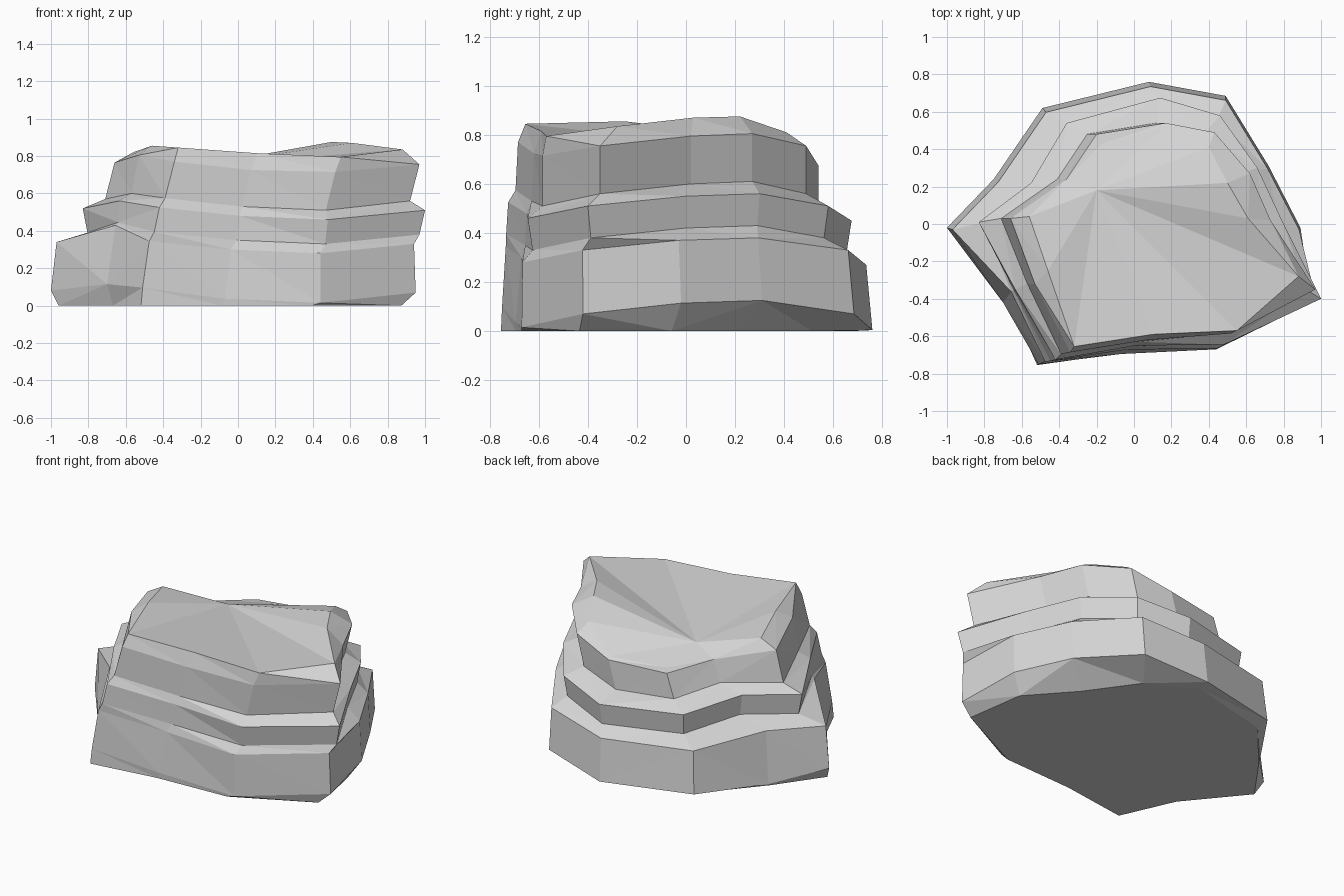
import bpy, bmesh

# Plan outlines of the three rock layers and the crown, 12 corners each,
# counter-clockwise from the left tip
LOWER = [(-1.0, -.02), (-.69, -.40), (-.53, -.76), (-.07, -.695), (.44, -.67), (.95, -.42),
         (.89, -.02), (.72, .31), (.49, .685), (.08, .76), (-.49, .62), (-.75, .24)]
MIDDLE = [(-.83, .01), (-.635, -.35), (-.42, -.725), (.01, -.65), (.48, -.645), (1.0, -.40),
          (.80, .0), (.66, .30), (.46, .58), (.14, .675), (-.36, .54), (-.55, .22)]
UPPER = [(-.66, .03), (-.53, -.32), (-.34, -.685), (.07, -.62), (.52, -.585), (.97, -.35),
         (.73, .02), (.62, .27), (.43, .49), (.17, .54), (-.20, .48), (-.36, .24)]
CROWN = [(-.56, .04), (-.46, -.25), (-.32, -.655), (.10, -.59), (.55, -.57), (.88, -.28),
         (.61, .03), (.50, .22), (.40, .41), (.17, .52), (-.17, .43), (-.20, .18)]

# How far the strata, and the crown, rise or dip at each corner
DIP = [.01, .05, .015, -.03, -.05, 0, .04, .05, 0, -.06, -.045, .01]
CROWN_DIP = [-.01, .025, .015, -.015, -.035, .005, .04, .045, -.02, -.14, -.155, -.08]

# Rings from bottom to top: outline, scale, shift x, shift y, height, dips, dip amount
RINGS = [
    (LOWER, .94, -.02, -.04, 0, DIP, 0),
    (LOWER, 1.0, 0, 0, .07, DIP, 1.1),
    (LOWER, .98, .01, -.01, .33, DIP, 1),
    (MIDDLE, .97, 0, 0, .38, DIP, 1),
    (MIDDLE, 1.0, 0, 0, .51, DIP, 1),
    (UPPER, 1.0, -.05, 0, .56, DIP, 1),
    (UPPER, 1.0, 0, 0, .755, DIP, 1),
    (CROWN, 1.0, 0, 0, .83, CROWN_DIP, 1),
]

# Local wear: (ring, corner) -> offset; closes the ledges at the front left
# edge and undercuts the foot at the back right
WEAR = {
    (0, 7): (-.08, -.04, 0), (0, 8): (-.08, -.09, 0), (0, 11): (-.03, .04, 0),
    (1, 1): (-.01, -.02, -.01), (1, 2): (.02, .01, .01), (1, 11): (0, 0, -.07),
    (2, 1): (.01, .04, .05), (2, 2): (.035, .02, 0), (2, 3): (.02, .02, 0),
    (3, 1): (-.025, -.015, .015), (3, 2): (-.04, -.03, 0), (3, 3): (-.02, -.025, 0),
    (5, 1): (.01, 0, -.01), (5, 2): (0, -.01, 0), (5, 3): (0, -.01, 0),
    (6, 4): (0, 0, .01), (6, 9): (0, 0, -.02), (6, 10): (0, 0, -.045), (6, 11): (0, 0, -.06),
}

bm = bmesh.new()
rings = []
for r, (outline, s, dx, dy, z, dips, k) in enumerate(RINGS):
    ring = []
    for c, ((x, y), d) in enumerate(zip(outline, dips)):
        wx, wy, wz = WEAR.get((r, c), (0, 0, 0))
        ring.append(bm.verts.new((x * s + dx + wx, y * s + dy + wy, max(0, z + k * d + wz))))
    rings.append(ring)

# Sides and underside
n = len(DIP)
for a, b in zip(rings, rings[1:]):
    for i in range(n):
        j = (i + 1) % n
        bm.faces.new((a[i], a[j], b[j], b[i]))
bm.faces.new(rings[0][::-1])

# Top: a fan of facets from the low back-left corner
top = rings[-1]
for i in range(n - 2):
    bm.faces.new((top[-1], top[i], top[i + 1]))

bmesh.ops.triangulate(bm, faces=bm.faces[:], quad_method='SHORT_EDGE')
bmesh.ops.recalc_face_normals(bm, faces=bm.faces[:])

mesh = bpy.data.meshes.new("layered_rock")
bm.to_mesh(mesh)
bm.free()
rock = bpy.data.objects.new("layered_rock", mesh)
bpy.context.collection.objects.link(rock)

stone = bpy.data.materials.new("stone_grey")
stone.diffuse_color = (.66, .66, .66, 1)
mesh.materials.append(stone)
